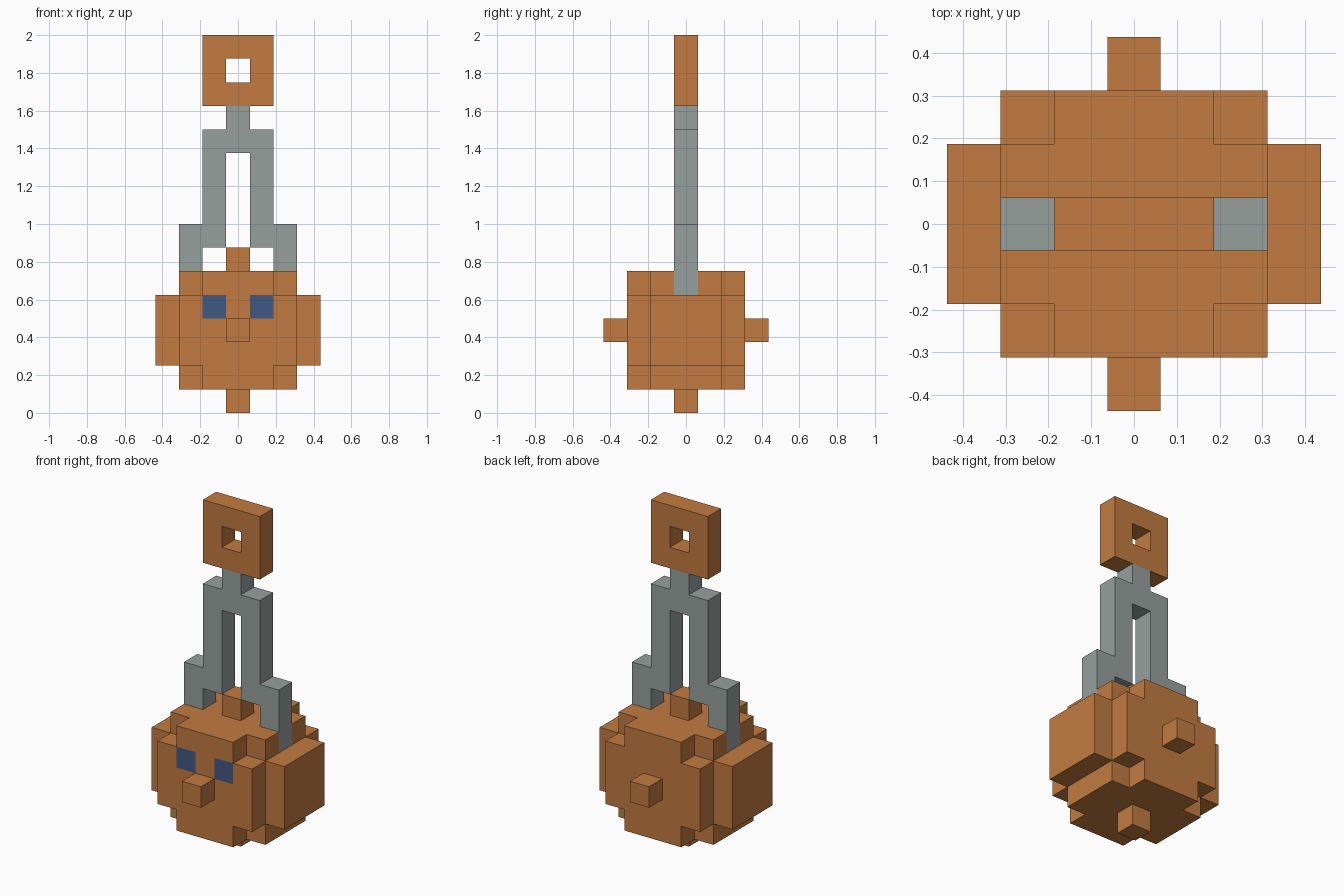
import bpy
import bmesh
from itertools import product
from mathutils import Vector

UNIT = 0.125  # size of one block

default = bpy.data.objects.get("Cube")
if default:
    bpy.data.objects.remove(default, do_unlink=True)


def make_material(name, rgb):
    mat = bpy.data.materials.new(name)
    mat.use_nodes = True
    color = (*rgb, 1.0)
    mat.diffuse_color = color
    mat.node_tree.nodes["Principled BSDF"].inputs["Base Color"].default_value = color
    return mat


copper = make_material("copper orange", (0.54, 0.198, 0.053))
steel = make_material("steel grey", (0.305, 0.352, 0.337))
blue = make_material("eye blue", (0.051, 0.100, 0.223))


def block(xs, ys, zs):
    """Grid cells in inclusive ranges."""
    return set(product(*(range(a, b + 1) for a, b in (xs, ys, zs))))


def build(name, cells, materials, rule=None):
    """Outer skin of a set of grid cells, coloured by an optional rule."""
    bm = bmesh.new()
    for cell in cells:
        centre = Vector(cell) + Vector((0, 0, 0.5))
        for axis, sign in product(range(3), (-1, 1)):
            normal = Vector((0, 0, 0))
            normal[axis] = sign
            if tuple(int(c + n) for c, n in zip(cell, normal)) in cells:
                continue
            u = Vector((0, 0, 0))
            u[(axis + 1) % 3] = 0.5
            v = normal.cross(u)
            mid = centre + normal / 2
            corners = (mid - u - v, mid + u - v, mid + u + v, mid - u + v)
            face = bm.faces.new([bm.verts.new(p * UNIT) for p in corners])
            if rule:
                face.material_index = rule(cell, normal)
    bmesh.ops.remove_doubles(bm, verts=bm.verts, dist=UNIT / 100)
    mesh = bpy.data.meshes.new(name)
    bm.to_mesh(mesh)
    bm.free()
    for mat in materials:
        mesh.materials.append(mat)
    obj = bpy.data.objects.new(name, mesh)
    bpy.context.collection.objects.link(obj)
    return obj


# Handle: feet sunk into the body, legs, arch and neck
handle = block((-1, 1), (0, 0), (11, 11)) | block((0, 0), (0, 0), (12, 12))
for side in (-1, 1):
    handle |= block((side * 2, side * 2), (0, 0), (5, 7))
    handle |= block((side, side), (0, 0), (7, 10))
build("handle", handle, [steel])

# Body: cube without its eight corners, with sockets for the handle feet
body = {c for c in block((-2, 2), (-2, 2), (1, 5))
        if not (abs(c[0]) == abs(c[1]) == 2 and c[2] in (1, 5))}
body -= handle


# Eyes are the front faces of two cells
def eye_rule(cell, normal):
    return int(normal.y < 0 and abs(cell[0]) == 1 and cell[2] == 4)


build("body", body, [copper, blue], eye_rule)

# Side plates
for side, label in ((-1, "right"), (1, "left")):
    build(label + "_side_plate", block((side * 3, side * 3), (-1, 1), (2, 4)), [copper])

# Studs on the front, back, top and bottom
studs = {"front_stud": (0, -3, 3), "back_stud": (0, 3, 3),
         "top_stud": (0, 0, 6), "bottom_stud": (0, 0, 0)}
for name, cell in studs.items():
    build(name, {cell}, [copper])

# Hanging ring
build("hanging_ring", block((-1, 1), (0, 0), (13, 15)) - {(0, 0, 14)}, [copper])
